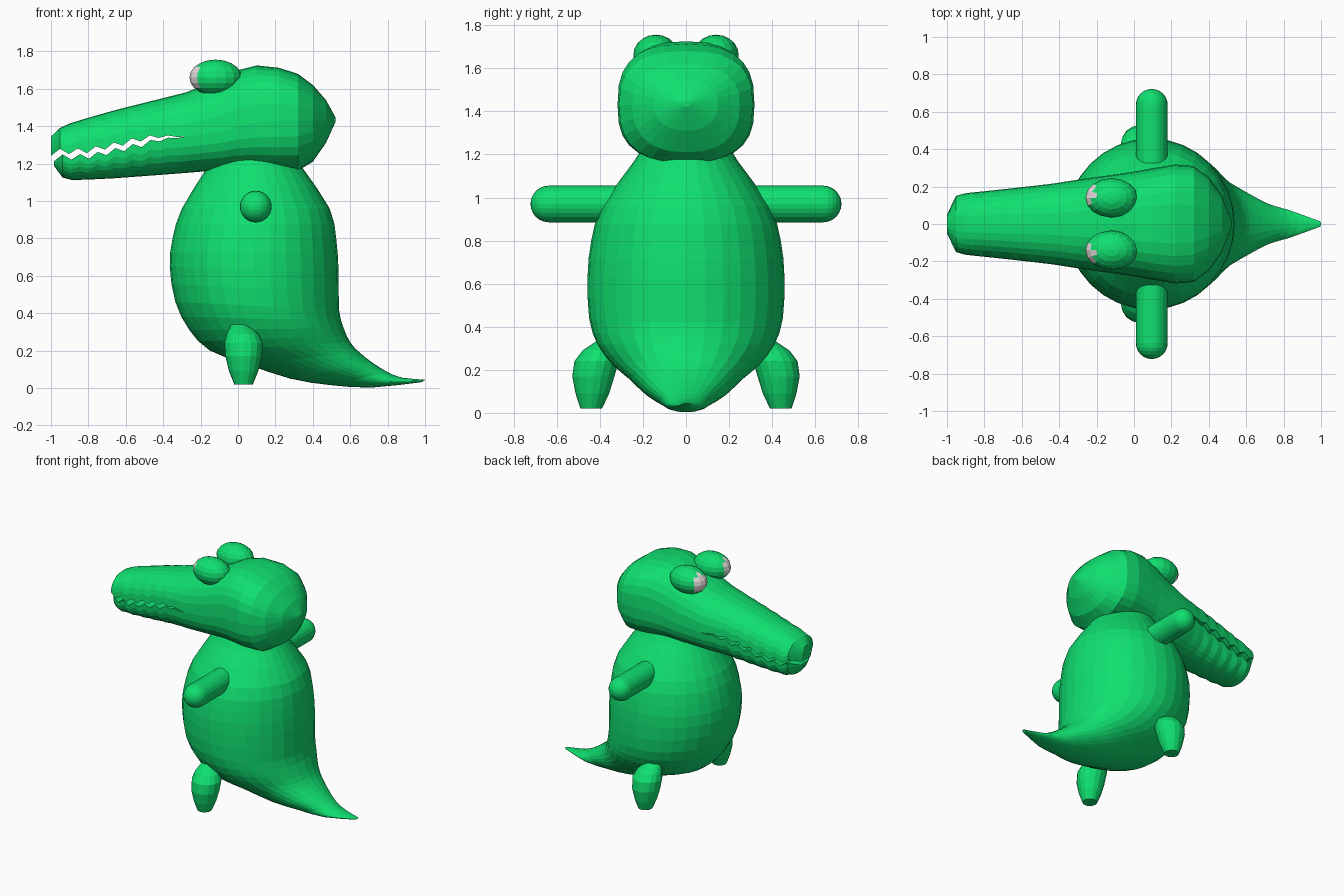
import bpy, bmesh, math
from mathutils import Vector

if "Cube" in bpy.data.objects:
    bpy.data.objects.remove(bpy.data.objects["Cube"])


def material(name, rgb):
    m = bpy.data.materials.new(name)
    m.diffuse_color = (*rgb, 1)
    m.use_nodes = True
    m.node_tree.nodes["Principled BSDF"].inputs["Base Color"].default_value = m.diffuse_color
    return m


GREEN = material("bright green", (0.005, 0.74, 0.16))
WHITE = material("eye white", (0.78, 0.72, 0.72))


def finish(bm, name, mats=(GREEN,)):
    bmesh.ops.recalc_face_normals(bm, faces=bm.faces)
    me = bpy.data.meshes.new(name)
    bm.to_mesh(me)
    bm.free()
    for m in mats:
        me.materials.append(m)
    ob = bpy.data.objects.new(name, me)
    bpy.context.collection.objects.link(ob)
    return ob


def loft(name, rings):
    bm = bmesh.new()
    loops = [[bm.verts.new(p) for p in r] for r in rings]
    n = len(loops[0])
    for a, b in zip(loops, loops[1:]):
        for i in range(n):
            j = (i + 1) % n
            bm.faces.new((a[i], a[j], b[j], b[i]))
    bm.faces.new(loops[0])
    bm.faces.new(loops[-1])
    return finish(bm, name)


def spline(rows, steps):
    """Catmull-Rom refinement of a list of number rows."""
    rows = [Vector(r) for r in rows]
    out = []
    for i in range(len(rows) - 1):
        p0, p1, p2 = rows[max(i - 1, 0)], rows[i], rows[i + 1]
        p3 = rows[min(i + 2, len(rows) - 1)]
        for k in range(steps):
            t = k / steps
            out.append(0.5 * (2 * p1 + (p2 - p0) * t + (2 * p0 - 5 * p1 + 4 * p2 - p3) * t * t
                              + (3 * p1 - p0 - 3 * p2 + p3) * t ** 3))
    return out + [rows[-1]]


def mirror_y(ob):
    m = ob.modifiers.new("mirror", 'MIRROR')
    m.use_axis = (False, True, False)
    return ob


# Body and tail: rings given by belly point, back point and half width
BODY = [(-.13, 1.24, .30, 1.24, .20), (-.17, 1.17, .35, 1.17, .24), (-.30, .96, .49, .96, .39),
        (-.35, .80, .525, .80, .44), (-.365, .65, .538, .62, .457), (-.335, .46, .54, .42, .45),
        (-.26, .31, .565, .32, .41), (-.15, .20, .60, .245, .34), (.04, .13, .65, .19, .265),
        (.28, .05, .72, .135, .19), (.50, .015, .80, .085, .12), (.72, .003, .88, .055, .08),
        (.985, .032, 1.0, .045, .015)]
rings = []
for fx, fz, bx, bz, w in spline(BODY, 2):
    ring = []
    for i in range(32):
        a = math.tau * i / 32
        c = (1 + math.cos(a)) / 2
        ring.append((fx + (bx - fx) * c, w * math.sin(a), max(0, fz + (bz - fz) * c)))
    rings.append(ring)
loft("body_and_tail", rings)

# Head outline: x, half width, top, mouth line, bottom, roundness exponent
HEAD = [(-1.0, .05, 1.345, 1.24, 1.19, 2.2), (-.952, .15, 1.39, 1.25, 1.125, 2.3),
        (-.90, .165, 1.415, 1.25, 1.112, 2.3), (-.80, .175, 1.445, 1.255, 1.115, 2.3),
        (-.66, .19, 1.485, 1.285, 1.122, 2.3), (-.44, .215, 1.54, 1.335, 1.138, 2.3),
        (-.28, .24, 1.58, 1.345, 1.15, 2.4), (-.10, .265, 1.65, 1.37, 1.165, 2.5),
        (0, .28, 1.70, 1.40, 1.175, 2.6), (.10, .298, 1.725, 1.42, 1.175, 2.7),
        (.22, .318, 1.712, 1.43, 1.165, 2.7), (.32, .31, 1.68, 1.43, 1.162, 2.6),
        (.40, .25, 1.62, 1.43, 1.21, 2.4), (.47, .15, 1.54, 1.435, 1.31, 2.2),
        (.52, .02, 1.45, 1.44, 1.42, 2)]


def head_at(x):
    for a, b in zip(HEAD, HEAD[1:]):
        if x <= b[0] + 1e-6:
            t = (x - a[0]) / (b[0] - a[0])
            return [p + (q - p) * t for p, q in zip(a, b)]
    return HEAD[-1]


def arc(x, w, zm, ze, n, a0, a1, count):
    pts = []
    for i in range(count + 1):
        a = a0 + (a1 - a0) * i / count
        c, s = math.cos(a), math.sin(a)
        pts.append((x, math.copysign(abs(c) ** (2 / n), c) * w, zm + abs(s) ** (2 / n) * (ze - zm)))
    return pts


# Skull: full sections behind the mouth corner
skull = []
for x in (-.28, -.19, -.10, 0, .10, .22, .32, .36, .40, .44, .47, .50, .52):
    x, w, zt, zm, zb, n = head_at(x)
    up = arc(x, w, zm, zt, n, 0, math.pi, 14)
    down = arc(x, w, zm, zb, n, math.pi, math.tau, 14)
    skull.append(up + down[1:-1])
loft("skull", skull)

# Jaws: half sections with a zigzag tooth edge along the mouth
upper, lower = [], []
for i in range(16):
    x, w, zt, zm, zb, n = head_at(-1 + .048 * i)
    fade = min(1, (15 - i) / 5)
    zm += .014 * fade * (1 if i % 2 else -1)
    gap = .015 * fade
    upper.append(arc(x, w, zm + gap, zt, n, 0, math.pi, 14))
    lx = x + .015 * (1 - i / 15)
    lower.append(arc(lx, w * (1 - .06 * fade), zm - gap, zb, n, math.pi, math.tau, 14))
loft("upper_jaw", upper)
loft("lower_jaw", lower)

# Eyes: bulging lid with the white on the faces looking forward and outward
bm = bmesh.new()
bmesh.ops.create_uvsphere(bm, u_segments=16, v_segments=10, radius=1)
look = Vector((-.93, .22, .12)).normalized()
for f in bm.faces:
    f.material_index = 1 if f.calc_center_median().normalized().dot(look) > .76 else 0
for v in bm.verts:
    v.co = Vector((-.12 + v.co.x * .14, .14 + v.co.y * .105, 1.66 + v.co.z * .096))
mirror_y(finish(bm, "eyes", (GREEN, WHITE)))

# Arms: straight capsules held out sideways
R, CX, CZ = .085, .095, .97
profile = [(.30, R)] + [(.637 + R * math.sin(a), max(.002, R * math.cos(a)))
                        for a in (math.pi / 2 * k / 6 for k in range(7))]
mirror_y(loft("arms", [[(CX + r * math.cos(math.tau * i / 24), y, CZ + r * math.sin(math.tau * i / 24))
                        for i in range(24)] for y, r in profile]))

# Legs: short stubs swelling towards the hip; rows are x, y, z, radius
LEG = [(.03, .44, .02, .05), (.03, .435, .09, .078), (.03, .43, .17, .098),
       (.03, .415, .24, .103), (.025, .395, .29, .085), (.01, .36, .34, .045)]
mirror_y(loft("legs", [[(x + r * math.cos(math.tau * i / 16), y + r * math.sin(math.tau * i / 16), z)
                        for i in range(16)] for x, y, z, r in LEG]))
